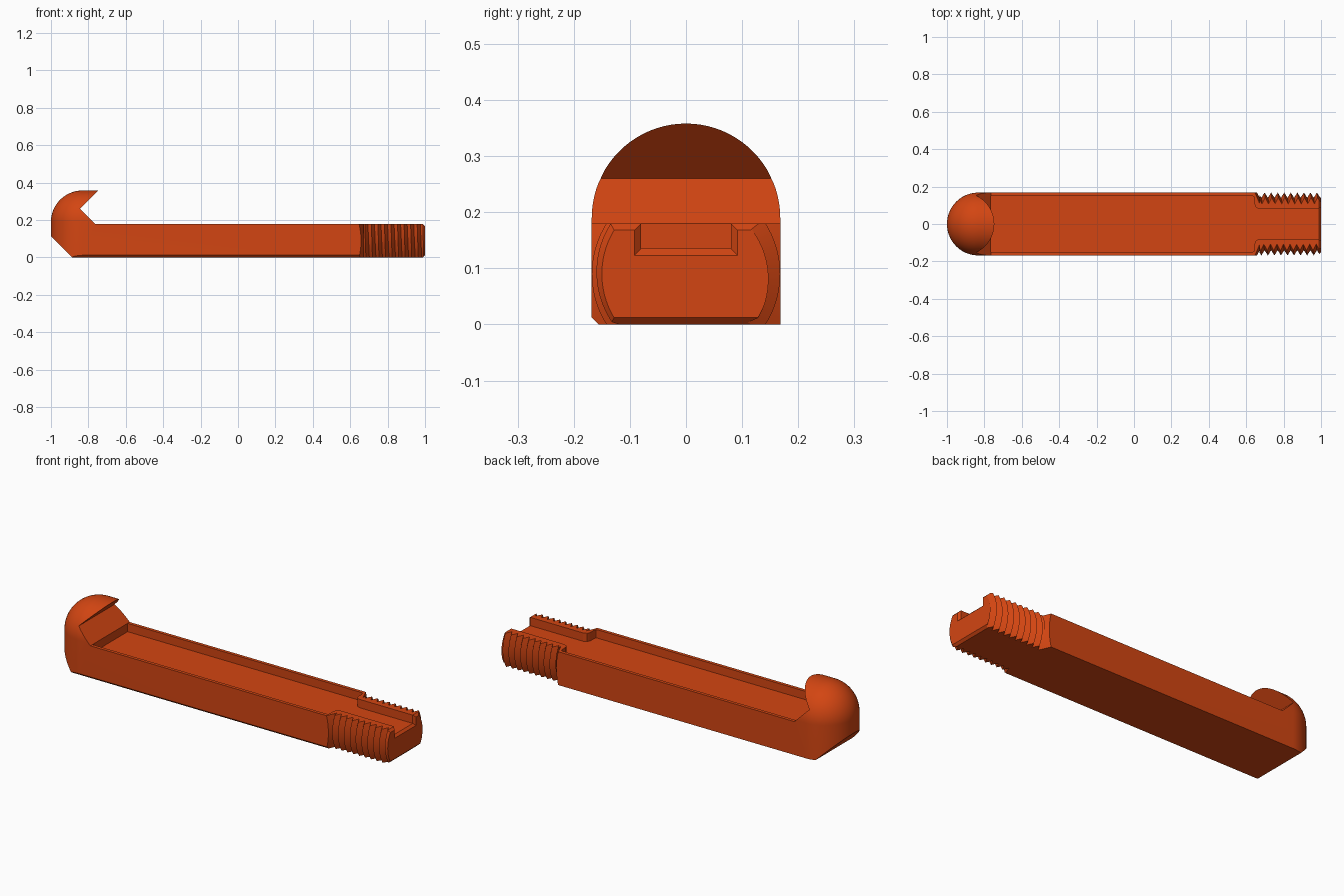
import bpy, bmesh
from math import pi, sin, cos
from mathutils import Matrix, Vector

if "Cube" in bpy.data.objects:
    bpy.data.objects.remove(bpy.data.objects["Cube"], do_unlink=True)

ORANGE = (0.65, 0.06, 0.006, 1)
HALF, HEIGHT, FLOOR = 0.168, 0.18, 0.135   # half width, bar height, channel floor
DOME_X, DOME_Z = -0.832, 0.19              # centre of the domed hook
SHOULDER = 0.672                           # where the bar meets the thread

paint = bpy.data.materials.new("orange")
paint.use_nodes = True
paint.diffuse_color = ORANGE
paint.node_tree.nodes["Principled BSDF"].inputs["Base Color"].default_value = ORANGE


def make(name, bm):
    bmesh.ops.recalc_face_normals(bm, faces=bm.faces)
    mesh = bpy.data.meshes.new(name)
    bm.to_mesh(mesh)
    bm.free()
    mesh.materials.append(paint)
    ob = bpy.data.objects.new(name, mesh)
    bpy.context.scene.collection.objects.link(ob)
    return ob


def activate(ob):
    bpy.ops.object.select_all(action='DESELECT')
    ob.select_set(True)
    bpy.context.view_layer.objects.active = ob


def carve(ob, cutter, operation='DIFFERENCE'):
    """Apply a boolean and throw the cutter away."""
    mod = ob.modifiers.new("carve", 'BOOLEAN')
    mod.object, mod.operation, mod.solver = cutter, operation, 'EXACT'
    activate(ob)
    bpy.ops.object.modifier_apply(modifier=mod.name)
    bpy.data.objects.remove(cutter, do_unlink=True)


def trim(bm, co, no):
    """Cut away the side the normal points to and cap the cut."""
    geom = bm.verts[:] + bm.edges[:] + bm.faces[:]
    cut = bmesh.ops.bisect_plane(bm, geom=geom, plane_co=co, plane_no=no, clear_outer=True)
    edges = [e for e in cut["geom_cut"] if isinstance(e, bmesh.types.BMEdge)]
    bmesh.ops.holes_fill(bm, edges=edges, sides=0)


def loft(rings):
    bm = bmesh.new()
    rows = [[bm.verts.new(p) for p in ring] for ring in rings]
    n = len(rows[0])
    for a, b in zip(rows, rows[1:]):
        for i in range(n):
            j = (i + 1) % n
            bm.faces.new((a[i], a[j], b[j], b[i]))
    bm.faces.new(rows[0])
    bm.faces.new(rows[-1][::-1])
    return bm


def helix(root, crest, pitch, length, n=72):
    """Solid screw thread along z, from 0 to length."""
    bm = bmesh.new()
    m = 2 * (int(length / pitch) + 6)
    cols = []
    for j in range(n):
        a = 2 * pi * j / n
        col = []
        for k in range(m):
            r = crest if k % 2 else root
            col.append(bm.verts.new((r * cos(a), r * sin(a), pitch * (k / 2 + j / n - 3))))
        cols.append(col)
    for j in range(n):
        nxt, lead = cols[(j + 1) % n], 2 if j == n - 1 else 0   # seam climbs one turn
        for k in range(m - 1 - lead):
            bm.faces.new((cols[j][k], nxt[k + lead], nxt[k + 1 + lead], cols[j][k + 1]))
    trim(bm, (0, 0, 0), (0, 0, -1))
    trim(bm, (0, 0, length), (0, 0, 1))
    return bm


def cone(x_end, r_end, slope, depth):
    """Wide cone along x narrowing to r_end, used to bevel round ends."""
    bm = bmesh.new()
    place = Matrix.Translation((x_end - depth / 2, 0, HEIGHT / 2)) @ Matrix.Rotation(pi / 2, 4, 'Y')
    bmesh.ops.create_cone(bm, cap_ends=True, segments=96, radius1=r_end + slope * depth,
                          radius2=r_end, depth=depth, matrix=place)
    return make("bevel_cutter", bm)


def channel():
    """Wide recess that narrows into the slot of the threaded end."""
    side = [(-0.765, 0.15), (0.633, 0.15), (0.641, 0.147), (0.645, 0.138),
            (0.645, 0.105), (0.652, 0.088), (0.67, 0.08), (1.1, 0.08)]
    outline = side + [(x, -y) for x, y in reversed(side)]
    return make("channel_cutter", loft([[(x, y, z) for x, y in outline] for z in (FLOOR, 0.25)]))


# Bar with domed end: arch sections lofted along x
def arch(x, w, n=40):
    arc = [(x, w * cos(pi * i / n), DOME_Z + w * sin(pi * i / n)) for i in range(n + 1)]
    return [(x, w, 0)] + arc + [(x, -w, 0)]


steps = 24
angles = [pi / 2 * max(i, 0.25) / steps for i in range(steps + 1)]
bm = loft([arch(DOME_X - HALF * cos(a), HALF * sin(a)) for a in angles] + [arch(0.7, HALF)])
trim(bm, (-1, 0, 0.115), (-1, 0, -1))           # heel bevel
trim(bm, (0, -HALF + 0.012, 0), (0, -1, -1))    # lower front edge bevel
bar = make("hooked_bar", bm)

# Hook throat and flat top of the bar
throat = [(-0.765, HEIGHT), (-0.845, 0.26), (-0.735, 0.37), (-0.735, 0.5), (1.2, 0.5), (1.2, HEIGHT)]
carve(bar, make("throat_cutter", loft([[(x, y, z) for x, z in throat] for y in (-0.3, 0.3)])))
carve(bar, cone(SHOULDER, 0.14, 2, 2), 'INTERSECT')
carve(bar, channel())

# Threaded hole through the middle
bm = helix(0.125, 0.143, 0.04, 0.24)
bmesh.ops.translate(bm, verts=bm.verts, vec=(-0.014, 0, -0.04))
carve(bar, make("hole_cutter", bm))

# Threaded end, flattened above and below
bm = helix(0.14, HALF, 0.035, 1.01 - SHOULDER)
bm.transform(Matrix.Translation((SHOULDER, 0, HEIGHT / 2)) @ Matrix.Rotation(pi / 2, 4, 'Y'))
for z, way in ((0, -1), (HEIGHT, 1)):
    trim(bm, (0, 0, z), (0, 0, way))
    trim(bm, (0.988, 0, z), (1, 0, way))
stud = make("threaded_end", bm)
carve(stud, cone(1, 0.15, 1, 1), 'INTERSECT')
carve(stud, channel())

# Flared mouth of the slot
mouth = [[(x, -w, z), (x, w, z), (x, w, 0.25), (x, -w, 0.25)]
         for x, w, z in ((0.986, 0.078, FLOOR + 0.002), (1.006, 0.098, FLOOR - 0.018))]
carve(stud, make("mouth_cutter", loft(mouth)))

for ob in (bar, stud):
    activate(ob)
    bpy.ops.object.shade_smooth_by_angle(angle=pi / 7)
